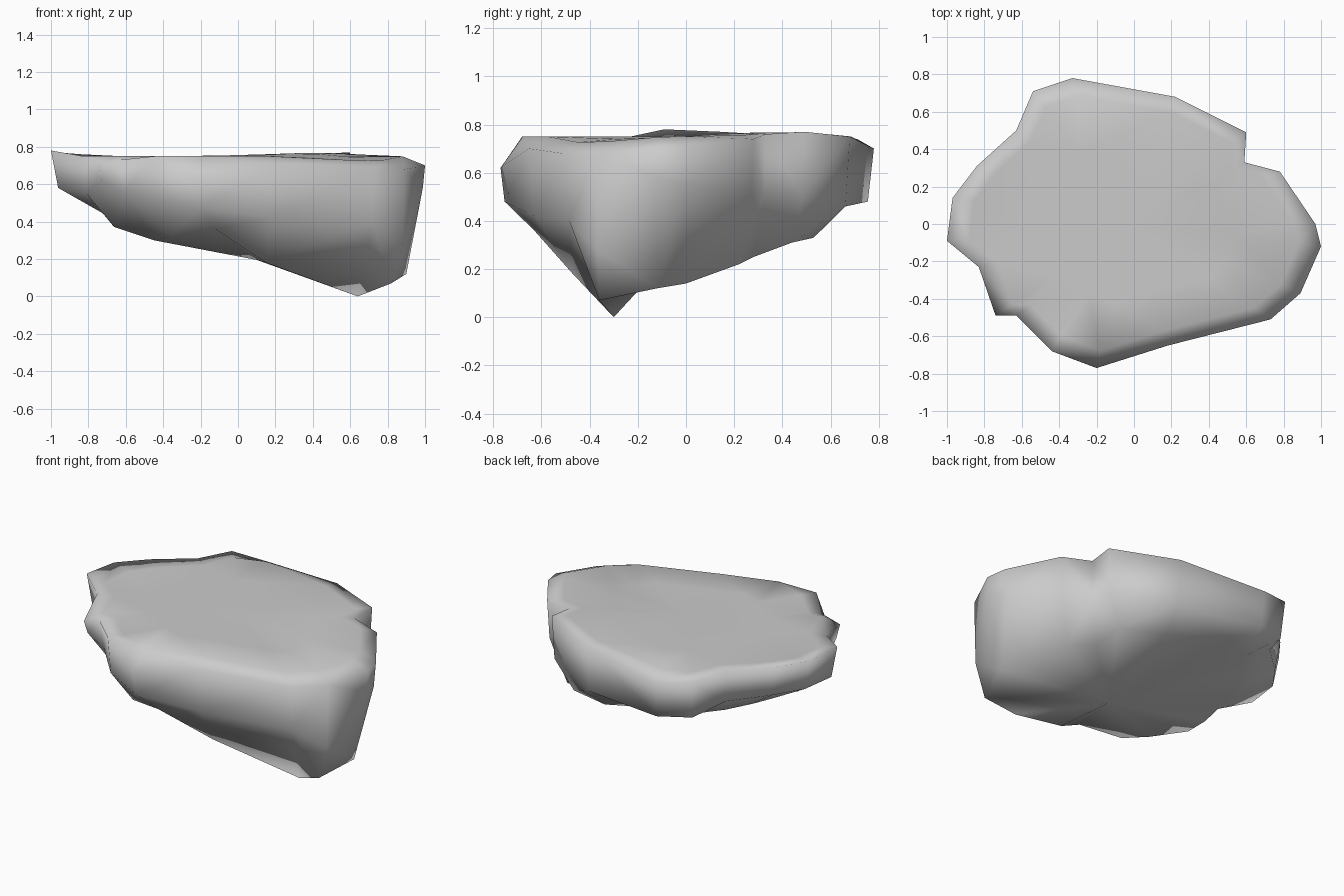
import bpy, bmesh, math

if "Cube" in bpy.data.objects:
    bpy.data.objects.remove(bpy.data.objects["Cube"])

# Rim stations, counter-clockwise: rim x, y, upper z, lower z, then underside x, y, z
stations = [
    (1.00, -.12, .70, .58, .90, -.12, .12),
    (.97, .00, .71, .55, .84, .00, .14),
    (.78, .28, .74, .50, .68, .22, .22),
    (.59, .33, .76, .50, .52, .28, .25),
    (.60, .49, .77, .50, .48, .44, .31),
    (.22, .68, .75, .46, .20, .53, .33),
    (-.33, .78, .70, .48, -.25, .57, .44),
    (-.54, .71, .74, .50, -.42, .51, .43),
    (-.63, .50, .75, .55, -.52, .35, .42),
    (-.84, .31, .76, .57, -.60, .20, .42),
    (-.97, .14, .77, .58, -.65, .08, .42),
    (-1.0, -.09, .78, .58, -.68, -.06, .42),
    (-.83, -.23, .75, .55, -.67, -.16, .38),
    (-.74, -.49, .70, .62, -.66, -.30, .37),
    (-.63, -.49, .73, .56, -.45, -.40, .30),
    (-.44, -.68, .75, .52, -.36, -.54, .32),
    (-.20, -.77, .62, .48, -.12, -.63, .36),
    (.18, -.65, .70, .42, .15, -.47, .18),
    (.73, -.51, .68, .40, .64, -.30, .00),
    (.89, -.37, .68, .28, .82, -.36, .07),
]


def top_height(x, y):
    # Nearly flat top, a little higher at the back right, hollow at the front right
    d2 = (x - .62) ** 2 + (y + .30) ** 2
    return .75 + .02 * math.exp(-((x - .4) ** 2 + (y - .4) ** 2) / .1) - .05 * math.exp(-d2 / .03)


def ring(bm, points):
    return [bm.verts.new(p) for p in points]


def top_ring(bm, k):
    return ring(bm, [(s[0] * k, s[1] * k, top_height(s[0] * k, s[1] * k)) for s in stations])


def loft(bm, a, b):
    n = len(a)
    for i in range(n):
        j = (i + 1) % n
        bm.faces.new((a[i], a[j], b[j], b[i]))


def cap(bm, loop, centre):
    c = bm.verts.new(centre)
    for i in range(len(loop)):
        bm.faces.new((loop[i], loop[(i + 1) % len(loop)], c))


bm = bmesh.new()
t = .12

# Top, rim wall and sloping underside
inner = top_ring(bm, .55)
shoulder = top_ring(bm, .88)
rim = ring(bm, [s[:3] for s in stations])
lower = ring(bm, [(s[0] + (s[4] - s[0]) * t, s[1] + (s[5] - s[1]) * t, s[3]) for s in stations])
under = ring(bm, [s[4:] for s in stations])
cap(bm, inner, (0, 0, .75))
for a, b in ((inner, shoulder), (shoulder, rim), (rim, lower), (lower, under)):
    loft(bm, a, b)
cap(bm, under, (.1, -.12, .195))

bmesh.ops.triangulate(bm, faces=bm.faces[:])
bmesh.ops.recalc_face_normals(bm, faces=bm.faces[:])
mesh = bpy.data.meshes.new("rock")
bm.to_mesh(mesh)
bm.free()
mesh.polygons.foreach_set("use_smooth", [True] * len(mesh.polygons))
rock = bpy.data.objects.new("rock", mesh)
bpy.context.collection.objects.link(rock)
